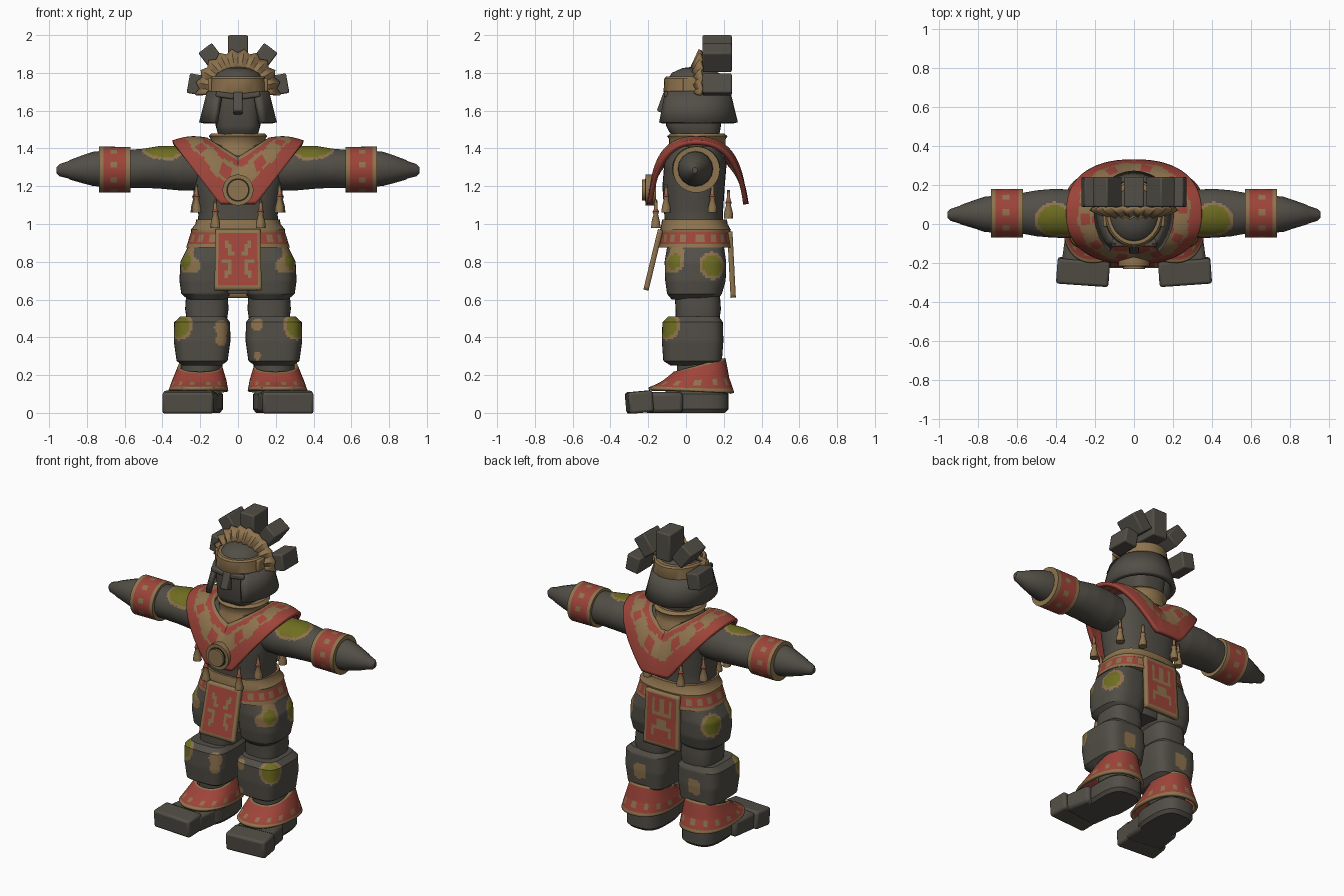
import bpy, bmesh, math
from math import sin, cos, pi, radians
from mathutils import Vector

if "Cube" in bpy.data.objects:
    bpy.data.objects.remove(bpy.data.objects["Cube"], do_unlink=True)

PALETTE = {"stone": (.085, .077, .063), "tan": (.27, .172, .076), "red": (.34, .058, .041),
           "moss": (.16, .155, .015), "dark": (.02, .017, .015)}
MATS = []
for label, rgb in PALETTE.items():
    m = bpy.data.materials.new(label)
    m.use_nodes = True
    m.diffuse_color = (*rgb, 1)
    bsdf = m.node_tree.nodes["Principled BSDF"]
    bsdf.inputs["Base Color"].default_value = (*rgb, 1)
    bsdf.inputs["Roughness"].default_value = .9
    MATS.append(m)
STONE, TAN, RED, MOSS, DARK = range(5)


def finish(name, bm, thick=0, bevel=0):
    bmesh.ops.recalc_face_normals(bm, faces=bm.faces[:])
    me = bpy.data.meshes.new(name)
    bm.to_mesh(me)
    bm.free()
    for m in MATS:
        me.materials.append(m)
    ob = bpy.data.objects.new(name, me)
    bpy.context.collection.objects.link(ob)
    bpy.ops.object.select_all(action='DESELECT')
    ob.select_set(True)
    bpy.context.view_layer.objects.active = ob
    bpy.ops.object.shade_smooth_by_angle(angle=radians(35))
    if thick:
        mod = ob.modifiers.new("thickness", 'SOLIDIFY')
        mod.thickness, mod.offset = thick, 0
    if bevel:
        mod = ob.modifiers.new("bevel", 'BEVEL')
        mod.width, mod.segments = bevel, 2
    return ob


def skin(name, fn, nt, na, rule, closed=True, thick=0):
    """Grid surface from fn(t, u); rule(centre, t, u) or a number gives the colour."""
    bm = bmesh.new()
    pick = rule if callable(rule) else (lambda c, t, u: rule)
    cols = na if closed else na + 1
    rows = [[bm.verts.new(fn(i / nt, j / na)) for j in range(cols)] for i in range(nt + 1)]
    for i in range(nt):
        for j in range(na):
            k = (j + 1) % cols
            f = bm.faces.new((rows[i][j], rows[i][k], rows[i + 1][k], rows[i + 1][j]))
            f.material_index = pick(f.calc_center_median(), (i + .5) / nt, (j + .5) / na)
    if closed and not thick:
        for t in (0, 1):
            f = bm.faces.new(rows[-t])
            f.material_index = pick(f.calc_center_median(), t, 0)
    return finish(name, bm, thick)


def loft(name, secs, rule=STONE, p=2, axis='z', s=1, na=32, step=4, thick=0):
    """Stack of rounded sections (along, cu, cv, ru, rv, tilt) on the z or x axis."""
    secs = [tuple(q) + (0,) * (6 - len(q)) for q in secs]
    n = len(secs) - 1

    def fn(t, u):
        i = min(int(t * n + 1e-6), n - 1)
        f = t * n - i
        w, cu, cv, ru, rv, tilt = (a + (b - a) * f for a, b in zip(secs[i], secs[i + 1]))
        c, d = cos(2 * pi * u), sin(2 * pi * u)
        a = ru * math.copysign(abs(c) ** (2 / p), c)
        b = rv * math.copysign(abs(d) ** (2 / p), d)
        if axis == 'x':
            return (s * w, cu + a, cv + b)
        return (s * (cu + a), cv + b, w + tilt * b)
    return skin(name, fn, n * step, na, rule, thick=thick)


def box(name, loc, size, rot=(0, 0, 0), mat=STONE, bevel=.008):
    bm = bmesh.new()
    bmesh.ops.create_cube(bm, size=1)
    for v in bm.verts:
        v.co = Vector([a * b for a, b in zip(v.co, size)])
    for f in bm.faces:
        f.material_index = mat
    ob = finish(name, bm, bevel=bevel)
    ob.location, ob.rotation_euler = loc, rot
    return ob


def spots(s, *marks):
    """Moss patches with lichen rims; radius below zero means a plain lichen patch."""
    def rule(c, t, u):
        found = STONE
        for x, y, z, r in marks:
            d = (c - Vector((s * x, y, z))).length
            if r > 0 and d < r - .018:
                return MOSS
            if d < abs(r):
                found = TAN
        return found
    return rule


def dotted(period, lo, hi, bottom, top, width=.4):
    """Red cloth band with tan rims and a row of tan squares."""
    def rule(c, t, u):
        if t < bottom or t > 1 - top:
            return TAN
        return TAN if lo < t < hi and (u * period) % 1 < width else RED
    return rule


# torso, hips, neck collar, belt
loft("torso", [(.88, 0, .05, .22, .16), (1.05, 0, .04, .21, .155), (1.2, 0, .04, .235, .165),
               (1.32, 0, .05, .26, .165), (1.41, 0, .06, .21, .13), (1.44, 0, .06, .12, .1)], p=2.5)
loft("hips", [(.63, 0, .05, .1, .1), (.9, 0, .05, .16, .14)], p=3)
loft("neck_collar", [(1.36, 0, .06, .165, .165), (1.39, 0, .06, .16, .16), (1.41, 0, .06, .145, .15),
                     (1.45, 0, .06, .145, .15), (1.465, 0, .06, .155, .16), (1.48, 0, .06, .14, .14)], TAN, step=1)
loft("belt_skirt", [(.875, 0, .05, .275, .195), (.975, 0, .05, .243, .18)],
     dotted(18, .3, .75, .2, .12), p=2.6, na=72, step=10)
loft("belt", [(.955, 0, .05, .249, .185), (.97, 0, .05, .25, .187), (1.0, 0, .045, .225, .175),
              (1.025, 0, .045, .222, .172)], TAN, p=2.6, step=1)

# draped shoulder cape
def cape(t, u):
    a = 2 * pi * u
    c, d = cos(a), sin(a)
    x, y = math.copysign(abs(c) ** .85, c), math.copysign(abs(d) ** .85, d)
    drop = 1 - abs(x)
    drop += t * (min(1, 1.38 * drop) - drop)
    bulge = .035 * sin(pi * t)
    return (x * (.165 + .18 * t), .055 + y * (.15 + (.1 if d < 0 else .115) * t + bulge * .6),
            1.445 - .015 * t + bulge * .4 - drop * (.1 + .225 * t))

def cape_paint(c, t, u):
    wave = .04 * sin(u * 2 * pi * 12)
    if t > .66 + wave or .08 < t < .26 + wave:
        return RED
    return RED if .36 < t < .58 and (u * 10) % 1 < .35 else TAN
skin("shoulder_cape", cape, 20, 120, cape_paint, thick=.025)

# chest medallion
def disc(name, r, y0, y1, z, mat):
    skin(name, lambda t, u: (r * cos(2 * pi * u), y0 + (y1 - y0) * t, z + r * sin(2 * pi * u)), 1, 24, mat)
disc("medallion", .082, -.16, -.215, 1.18, TAN)
disc("medallion_groove", .062, -.18, -.218, 1.18, DARK)
disc("medallion_boss", .056, -.18, -.232, 1.18, TAN)

# hanging loincloth panels, each pattern row mirrored about the middle
FRONT = [".......", ".######", ".######", ".##.###", ".##..##", ".###.##", ".###..#", ".######",
         ".#...##", ".###.##", ".###.##", ".##..##", ".##.###", ".######", ".######", "......."]
BACK = [".......", ".######", ".##.##.", ".##.##.", ".##.##.", ".##.##.", ".##....", ".######",
        ".####..", ".####..", ".##....", ".##.###", ".##.###", ".######", ".######", "......."]
def panel(name, w, top, bottom, art):
    skin(name, lambda t, u: (w * (2 * u - 1) * (.95 + .05 * t), top[0] + (bottom[0] - top[0]) * t,
                             top[1] + (bottom[1] - top[1]) * t), 16, 14,
         lambda c, t, u: RED if art[int(t * 16)][int(7 - abs(u - .5) * 14)] == "#" else TAN,
         closed=False, thick=.028)
panel("front_loincloth", .125, (-.135, .97), (-.212, .65), FRONT)
panel("back_loincloth", .125, (.232, .96), (.25, .61), BACK)

# head, face and side-locks
loft("head", [(1.44, 0, .06, .09, .11), (1.49, 0, .045, .11, .135), (1.52, 0, .04, .118, .145),
              (1.7, 0, .05, .13, .15)], p=3.5, step=1)
def locks(t, u):
    a = radians(-52 + 284 * u)
    d = sin(a)
    return ((.192 - .042 * t) * cos(a), .06 + (.2 + (.045 if d < 0 else 0) - .04 * t) * d, 1.535 + .165 * t)
skin("side_locks", locks, 2, 24, STONE, closed=False, thick=.03)
loft("skull_cap", [(1.68, 0, .05, .14, .155), (1.76, 0, .05, .135, .15), (1.8, 0, .05, .11, .125),
                   (1.825, 0, .05, .06, .07), (1.832, 0, .05, .015, .02)], step=1)
loft("headband", [(1.69, 0, .055, .147, .168), (1.7, 0, .055, .155, .174), (1.77, 0, .055, .15, .17),
                  (1.78, 0, .055, .14, .16)], TAN, step=1)
box("nose", (0, -.108, 1.64), (.05, .06, .11), (radians(-20), 0, 0))
for s, side in ((1, "left"), (-1, "right")):
    box(side + "_brow", (s * .058, -.096, 1.68), (.12, .04, .03), (0, radians(-s * 8), 0))
    box(side + "_headband_stud", (s * .148, .02, 1.735), (.022, .07, .075), mat=TAN)

# crest: pleated fan in front of radial blocks
def fan(t, u):
    a = radians(-4 + 188 * u)
    odd = int(u * 22 + .5) % 2
    r = .125 + (.1 - .022 * odd) * t
    return (r * cos(a), .03 + .045 * t + .012 * odd, 1.7 + r * sin(a))
skin("crest_fan", fan, 2, 22, TAN, closed=False, thick=.018)
for name, ang, r, length in (("top", 90, .21, .18), ("left_upper", 53, .225, .13), ("right_upper", 127, .225, .13),
                             ("left_lower", 10, .222, .09), ("right_lower", 170, .222, .09)):
    a = radians(ang)
    wide = .105 if length != .13 else .09
    box(name + "_crest_block", (r * cos(a), .165, 1.7 + r * sin(a)), (wide, .155, length), (0, pi / 2 - a, 0))

# limbs, built once per side
for s, side in ((1, "left_"), (-1, "right_")):
    loft(side + "arm", [(.18, .05, 1.29, .11, .11), (.3, .052, 1.295, .125, .118), (.42, .055, 1.3, .125, .112),
                        (.5, .055, 1.295, .118, .104), (.6, .055, 1.29, .1, .1)],
         spots(s, (.41, .01, 1.42, .105), (.37, -.01, 1.41, .09)), axis='x', s=s, step=12, na=72)
    loft(side + "wrist_cuff", [(.57, .055, 1.288, .125, .12), (.735, .055, 1.288, .124, .122)],
         dotted(9, .42, .62, .14, .14, .34), axis='x', s=s, step=14, na=72)
    loft(side + "hand", [(.72, .05, 1.292, .095, .095), (.77, .05, 1.292, .09, .09), (.82, .05, 1.29, .073, .075),
                         (.89, .048, 1.287, .05, .052), (.895, .048, 1.287, .046, .047),
                         (.945, .047, 1.285, .03, .032), (.96, .047, 1.285, .014, .016)], axis='x', s=s, na=16, step=1)
    loft(side + "thigh", [(.6, .165, .045, .1, .12), (.63, .17, .045, .13, .145), (.7, .17, .05, .14, .16),
                          (.8, .165, .05, .14, .163), (.88, .145, .05, .12, .15), (.95, .11, .05, .09, .11)],
         spots(s, (.29, .14, .78, .075), (.27, -.06, .8, .06), (.23, -.09, .78, -.04), (.26, -.05, .85, -.045)),
         p=2.8, s=s, na=96, step=7)
    loft(side + "knee", [(.48, .165, .06, .105, .115), (.55, .165, .065, .115, .12), (.62, .165, .06, .11, .12)],
         p=3, s=s, step=1)
    inner = [(.1, -.12, .47, -.035), (.1, -.12, .3, -.022)] if s > 0 else \
        [(.08, -.12, .45, -.045), (.085, -.12, .39, -.035)]
    loft(side + "shin", [(.25, .19, .04, .1, .12), (.275, .19, .035, .135, .155), (.38, .19, .035, .15, .163),
                         (.48, .19, .035, .148, .16), (.51, .185, .04, .12, .135)],
         spots(s, (.31, -.1, .46, .075), (.2, .2, .385, -.045), (.2, .2, .365, -.045), *inner),
         p=4, s=s, na=112, step=9)
    loft(side + "ankle", [(.05, .2, .07, .1, .11), (.28, .19, .07, .11, .12)], s=s, step=1)
    loft(side + "ankle_skirt", [(.115, .21, .025, .15, .222, -.05), (.17, .205, .045, .135, .175, .08),
                                (.25, .2, .07, .105, .13, .3)],
         dotted(13, .22, .5, .12, .06), s=s, na=78, step=8, p=2.4, thick=.018)
    loft(side + "heel", [(0, .2, .05, .105, .155), (.02, .2, .05, .12, .175), (.1, .2, .05, .12, .175),
                         (.12, .2, .05, .1, .15)], p=3, s=s, step=1)
    box(side + "instep", (s * .235, -.12, .055), (.25, .18, .11), (0, 0, s * radians(8)), bevel=.02)
    box(side + "toes", (s * .262, -.247, .057), (.27, .13, .114), (radians(5), 0, s * radians(4)), bevel=.014)
    # cord tassels under the cape
    for i, (x, y, z) in enumerate(((.12, -.16, .98), (.22, -.105, 1.06), (.12, .225, 1.03), (.225, .14, 1.06))):
        loft(side + "tassel_%d" % (i + 1),
             [(z, x, y, .026, .026), (z + .03, x, y, .024, .024), (z + .07, x, y, .013, .013),
              (z + .085, x, y, .018, .018), (z + .1, x, y, .01, .01), (z + .15, x, y, .008, .008)],
             lambda c, t, u: RED if .6 < t < .8 else TAN, s=s, na=10, step=1)
